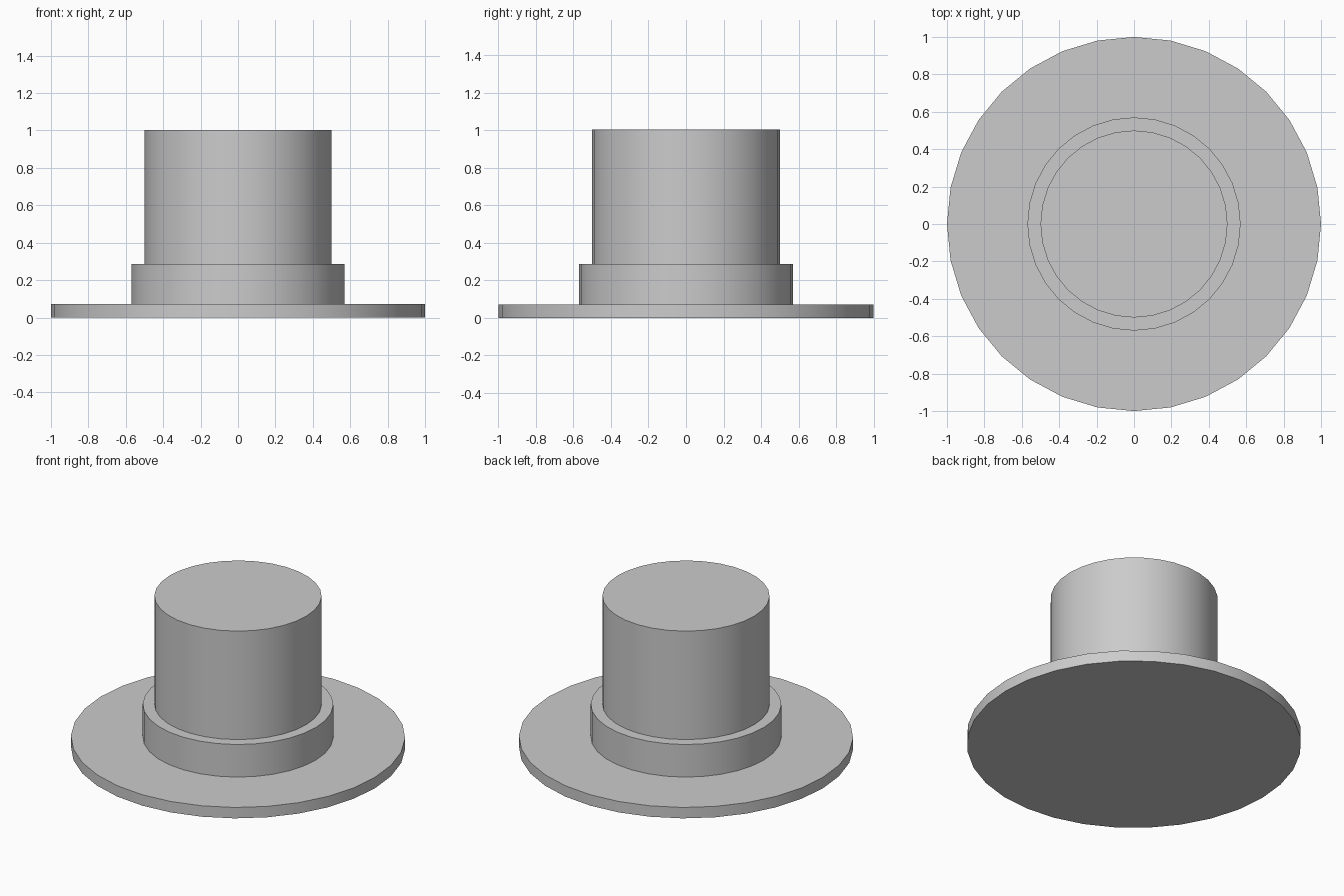
import bpy
import math

cube = bpy.data.objects.get("Cube")
if cube:
    bpy.data.objects.remove(cube, do_unlink=True)

# Single plain grey for every part
grey = bpy.data.materials.new("grey")
grey.use_nodes = True
colour = (0.6, 0.6, 0.6, 1.0)
grey.diffuse_color = colour
grey.node_tree.nodes["Principled BSDF"].inputs["Base Color"].default_value = colour


def disc(name, radius, bottom, top):
    """Upright round part between two heights, smooth sides and sharp rims."""
    bpy.ops.mesh.primitive_cylinder_add(
        vertices=32, radius=radius, depth=top - bottom,
        location=(0, 0, (bottom + top) / 2))
    part = bpy.context.object
    part.name = name
    part.data.materials.append(grey)
    bpy.ops.object.shade_smooth_by_angle(angle=math.radians(30))
    return part


# Wide flat brim, raised band and tall crown, stacked
disc("brim", 1.0, 0.0, 0.072)
disc("band", 0.57, 0.072, 0.287)
disc("crown", 0.5, 0.287, 1.003)
